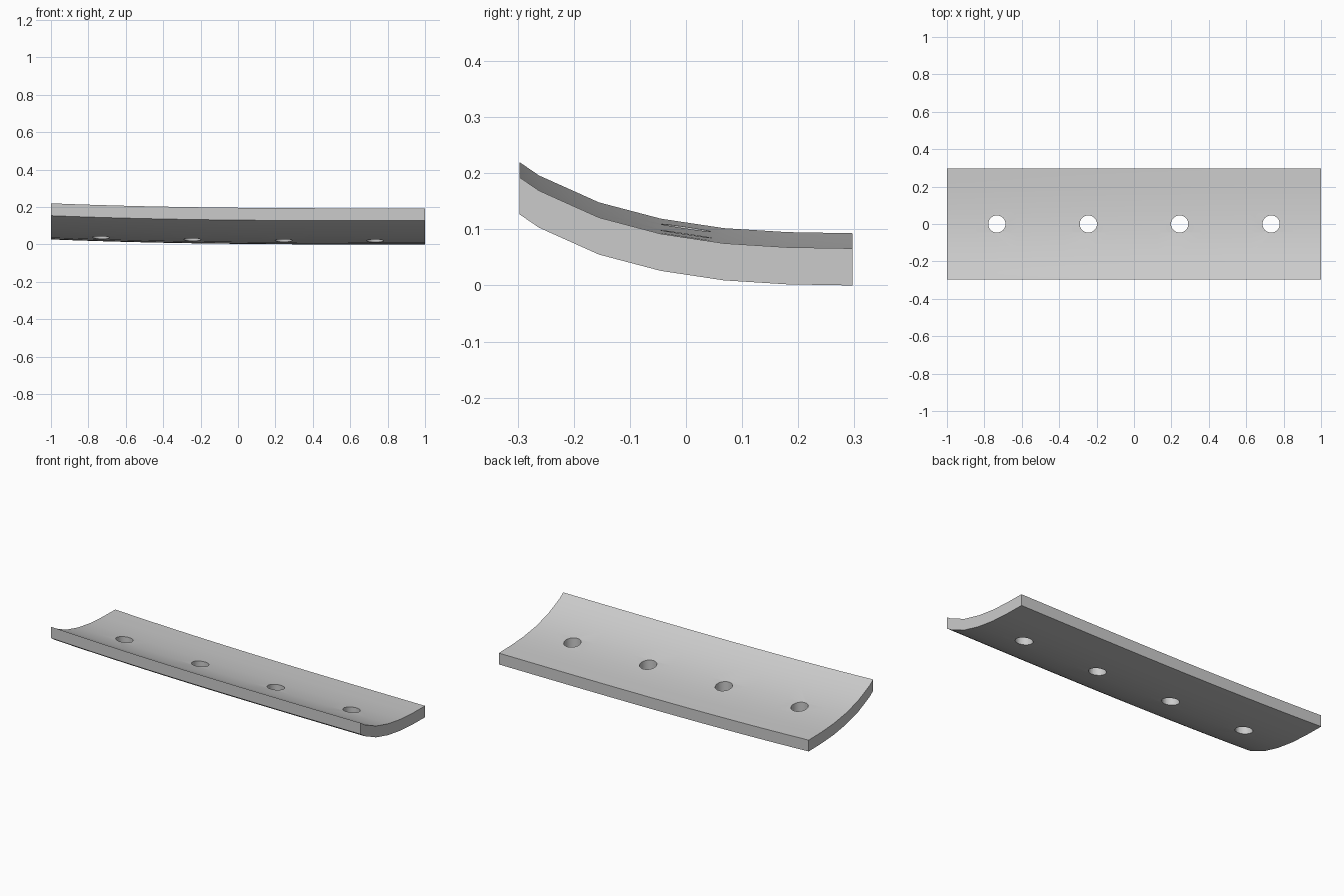
import bpy
import bmesh
import math

cube = bpy.data.objects.get("Cube")
if cube:
    bpy.data.objects.remove(cube, do_unlink=True)

# Single plain grey finish
grey = bpy.data.materials.new("plain grey")
grey.use_nodes = True
COLOUR = (0.6, 0.6, 0.6, 1)
grey.diffuse_color = COLOUR
grey.node_tree.nodes["Principled BSDF"].inputs["Base Color"].default_value = COLOUR

THICKNESS = 0.066
X_STEPS = 16
# Curve across the plate: (y, height of underside)
PROFILE = [(-0.297, 0.127), (-0.262, 0.103), (-0.155, 0.055), (-0.045, 0.026),
           (0.068, 0.009), (0.18, 0.002), (0.297, 0.0)]


def end_lift(x):
    """Gentle rise of the plate towards its right end."""
    return 0.027 * ((1 - x) / 2) ** 3


def add_object(name, bm):
    bmesh.ops.recalc_face_normals(bm, faces=bm.faces)
    mesh = bpy.data.meshes.new(name)
    bm.to_mesh(mesh)
    bm.free()
    mesh.materials.append(grey)
    obj = bpy.data.objects.new(name, mesh)
    bpy.context.collection.objects.link(obj)
    return obj


# Curved plate: a grid sheet extruded straight up
bm = bmesh.new()
xs = [-1 + 2 * i / X_STEPS for i in range(X_STEPS + 1)]
rows = [[bm.verts.new((x, y, z + end_lift(x))) for y, z in PROFILE] for x in xs]
for a, b in zip(rows, rows[1:]):
    for j in range(len(PROFILE) - 1):
        bm.faces.new((a[j], b[j], b[j + 1], a[j + 1]))
top = bmesh.ops.extrude_face_region(bm, geom=bm.faces[:], use_keep_orig=True)
bmesh.ops.translate(bm, vec=(0, 0, THICKNESS),
                    verts=[v for v in top["geom"] if isinstance(v, bmesh.types.BMVert)])
plate = add_object("curved_plate", bm)

# Four vertical bolt holes along the centre line
bm = bmesh.new()
for x in (-0.733, -0.244, 0.244, 0.733):
    made = bmesh.ops.create_cone(bm, cap_ends=True, segments=32,
                                 radius1=0.046, radius2=0.046, depth=1)
    bmesh.ops.translate(bm, vec=(x, 0, 0), verts=made["verts"])
cutter = add_object("hole_cutter", bm)
cutter.hide_render = True

holes = plate.modifiers.new("bolt holes", "BOOLEAN")
holes.operation = "DIFFERENCE"
holes.solver = "EXACT"
holes.object = cutter

# Apply the holes, then smooth the curved faces
bpy.ops.object.select_all(action="DESELECT")
bpy.context.view_layer.objects.active = plate
plate.select_set(True)
bpy.ops.object.modifier_apply(modifier=holes.name)
bpy.data.objects.remove(cutter, do_unlink=True)
bpy.ops.object.shade_smooth_by_angle(angle=math.radians(30))
